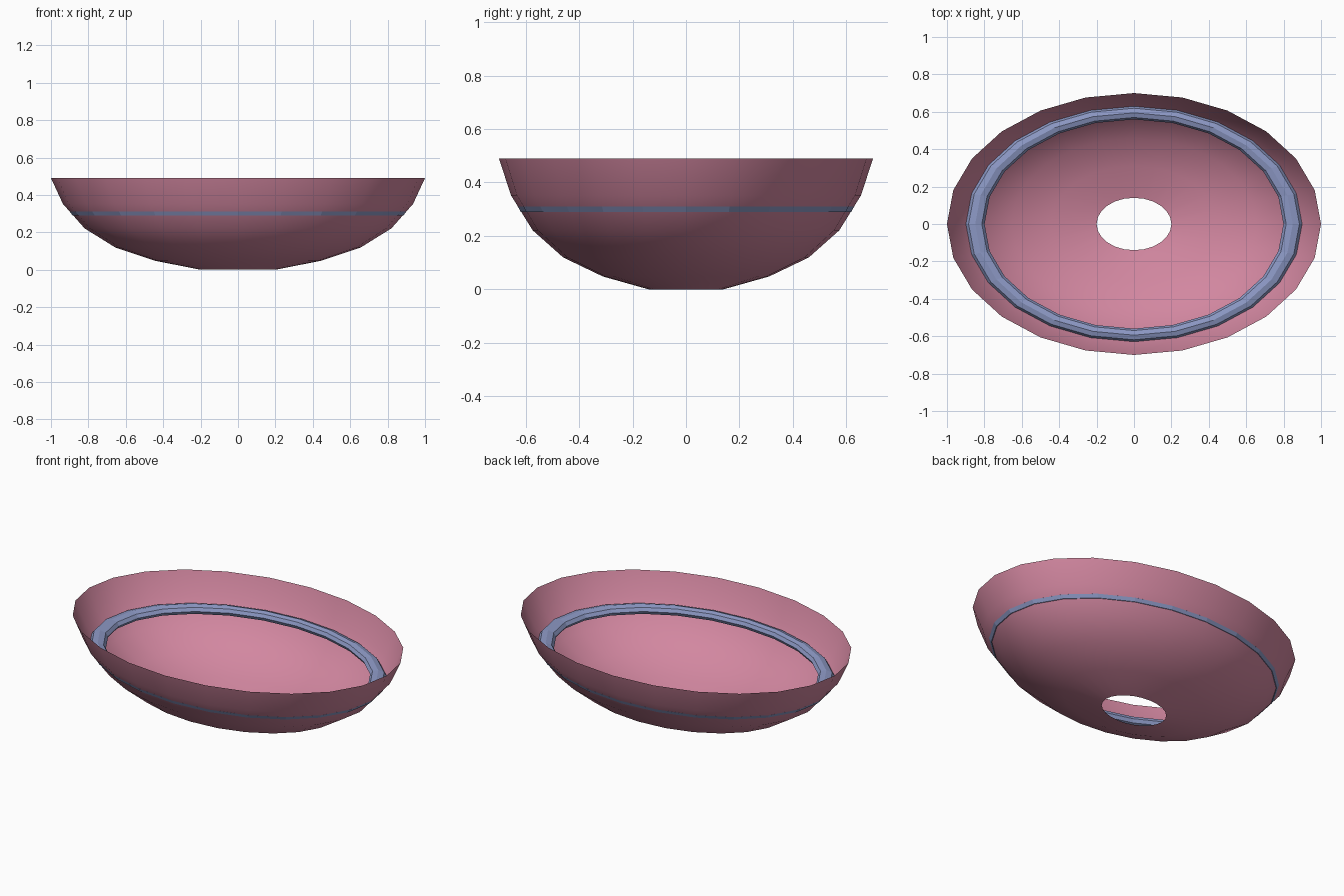
import bpy, bmesh, math

cube = bpy.data.objects.get("Cube")
if cube:
    bpy.data.objects.remove(cube, do_unlink=True)

SEGMENTS = 24
DEPTH = 0.70      # oval ratio of y to x


def material(name, rgb):
    m = bpy.data.materials.new(name)
    m.use_nodes = True
    m.diffuse_color = (*rgb, 1)
    m.node_tree.nodes["Principled BSDF"].inputs["Base Color"].default_value = (*rgb, 1)
    return m


def oval_lathe(name, profile, mat, closed=False, smooth=False):
    """Sweep a (radius, z) profile, listed bottom to top on its outside, around an oval."""
    bm = bmesh.new()
    rings = []
    for i in range(SEGMENTS):
        a = 2 * math.pi * i / SEGMENTS
        rings.append([bm.verts.new((r * math.cos(a), DEPTH * r * math.sin(a), z))
                      for r, z in profile])
    n = len(profile)
    for i in range(SEGMENTS):
        p, q = rings[i], rings[(i + 1) % SEGMENTS]
        for j in range(n if closed else n - 1):
            k = (j + 1) % n
            f = bm.faces.new((p[j], q[j], q[k], p[k]))
            f.smooth = smooth
    mesh = bpy.data.meshes.new(name)
    bm.to_mesh(mesh)
    bm.free()
    mesh.materials.append(mat)
    obj = bpy.data.objects.new(name, mesh)
    bpy.context.collection.objects.link(obj)
    return obj


pink = material("dusty pink", (0.645, 0.242, 0.352))
blue = material("slate blue", (0.262, 0.314, 0.552))

# Open thin shell with a drain hole in the bottom
oval_lathe("basin_shell",
           [(0.20, 0.0), (0.444, 0.048), (0.656, 0.119),
            (0.82, 0.221), (0.936, 0.352), (1.0, 0.49)],
           pink, smooth=True)

# Faceted octagonal trim ring against the inner wall
section = [(0.849 + 0.05 * math.cos(k * math.pi / 4),
            0.31 + 0.028 * math.sin(k * math.pi / 4)) for k in range(8)]
oval_lathe("inner_trim_ring", section, blue, closed=True)
